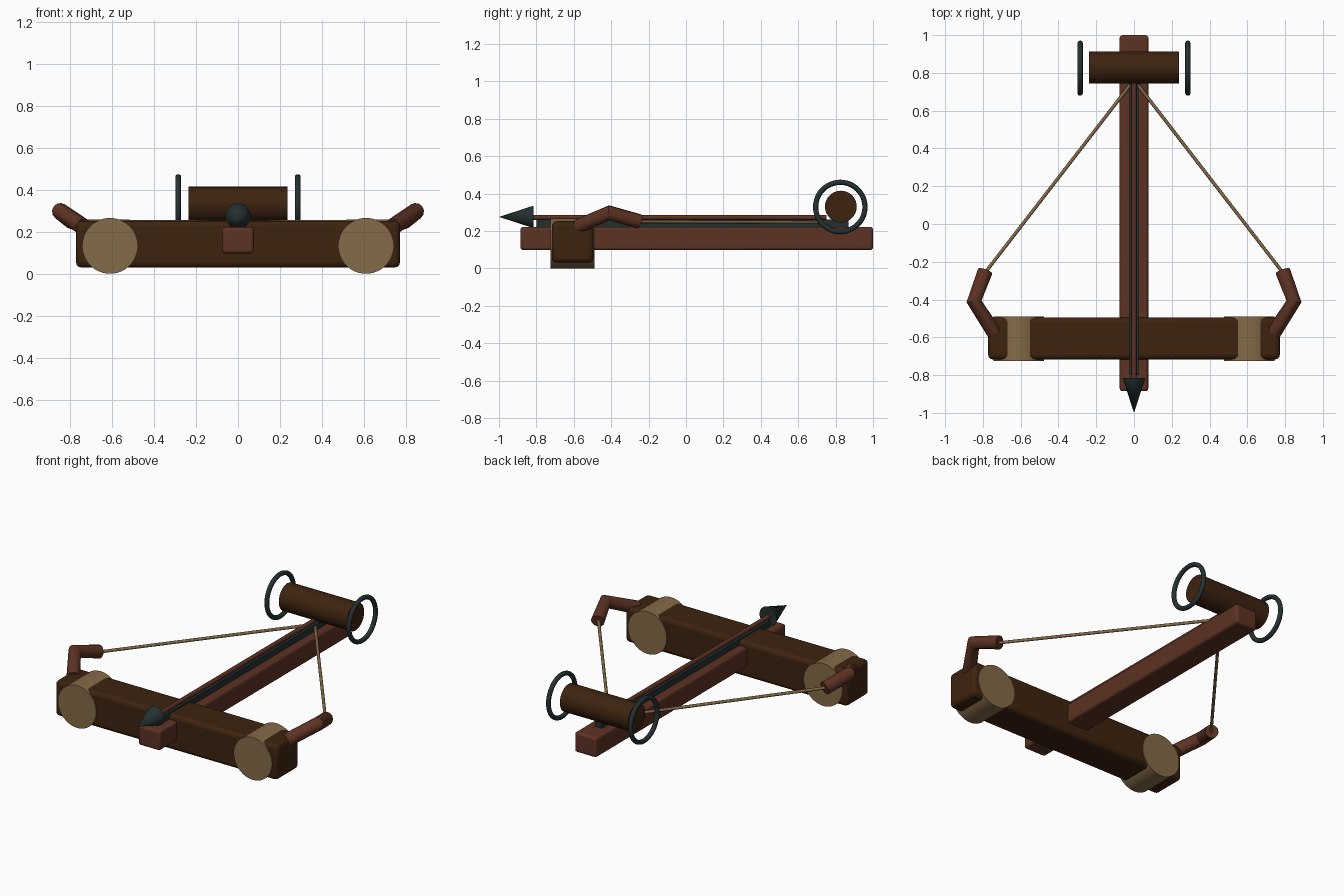
import bpy
from math import pi, radians
from mathutils import Vector

cube = bpy.data.objects.get("Cube")
if cube:
    bpy.data.objects.remove(cube, do_unlink=True)


def material(name, rgb):
    m = bpy.data.materials.new(name)
    m.use_nodes = True
    m.diffuse_color = (*rgb, 1)
    m.node_tree.nodes["Principled BSDF"].inputs["Base Color"].default_value = (*rgb, 1)
    return m


DARK_WOOD = material("dark wood", (0.047, 0.017, 0.005))
RED_WOOD = material("red wood", (0.11, 0.032, 0.017))
ROPE = material("rope", (0.23, 0.145, 0.065))
IRON = material("dark iron", (0.018, 0.03, 0.031))


def finish(name, mat):
    ob = bpy.context.object
    ob.name = name
    ob.data.materials.clear()
    ob.data.materials.append(mat)
    bpy.ops.object.shade_smooth_by_angle(angle=radians(35))
    return ob


def box(name, low, high, mat, bevel=0):
    low, high = Vector(low), Vector(high)
    bpy.ops.mesh.primitive_cube_add(size=1, location=(low + high) / 2)
    bpy.context.object.scale = high - low
    bpy.ops.object.transform_apply(location=False, rotation=False, scale=True)
    ob = finish(name, mat)
    if bevel:
        mod = ob.modifiers.new("rounded edges", "BEVEL")
        mod.width = bevel
        mod.segments = 3
    return ob


def rod(name, start, end, radius, mat, tip=None, sides=32):
    start, end = Vector(start), Vector(end)
    span = end - start
    bpy.ops.mesh.primitive_cone_add(
        vertices=sides, radius1=radius, radius2=radius if tip is None else tip,
        depth=span.length, location=(start + end) / 2,
        rotation=span.to_track_quat("Z", "Y").to_euler())
    return finish(name, mat)


def tube(name, points, radius, mat):
    curve = bpy.data.curves.new(name, "CURVE")
    curve.dimensions = "3D"
    curve.bevel_depth = radius
    curve.bevel_resolution = 4
    curve.use_fill_caps = True
    line = curve.splines.new("POLY")
    line.points.add(len(points) - 1)
    for p, co in zip(line.points, points):
        p.co = (*co, 1)
    ob = bpy.data.objects.new(name, curve)
    bpy.context.collection.objects.link(ob)
    bpy.ops.object.select_all(action="DESELECT")
    ob.select_set(True)
    bpy.context.view_layer.objects.active = ob
    bpy.ops.object.convert(target="MESH")
    return finish(name, mat)


# Frame
box("stock", (-0.076, -0.885, 0.097), (0.076, 1.0, 0.222), RED_WOOD, 0.015)
box("cross_beam", (-0.772, -0.717, 0.03), (0.772, -0.495, 0.252), DARK_WOOD, 0.025)

# Bolt and its track
box("bolt_track", (-0.024, -0.8, 0.215), (0.024, 0.87, 0.26), IRON)
rod("bolt_shaft", (0, -0.84, 0.272), (0, 0.75, 0.272), 0.014, RED_WOOD, sides=16)
rod("bolt_head", (0, -0.815, 0.275), (0, -1.0, 0.275), 0.06, IRON, tip=0)

# Winch
rod("winch_drum", (-0.237, 0.828, 0.33), (0.237, 0.828, 0.33), 0.085, DARK_WOOD)

for side, s in (("left", 1), ("right", -1)):
    bpy.ops.mesh.primitive_torus_add(
        major_radius=0.132, minor_radius=0.014, major_segments=48, minor_segments=12,
        location=(s * 0.285, 0.825, 0.328), rotation=(0, pi / 2, 0))
    finish(side + "_winch_ring", IRON)

    # Twisted rope bundle, bow arm and string
    rod(side + "_rope_bundle", (s * 0.61, -0.725, 0.133), (s * 0.61, -0.49, 0.133),
        0.133, ROPE, sides=48)
    tube(side + "_bow_arm",
         [(s * 0.74, -0.575, 0.225), (s * 0.847, -0.41, 0.297), (s * 0.788, -0.25, 0.25)],
         0.04, RED_WOOD)
    rod(side + "_bow_string", (s * 0.79, -0.26, 0.25), (s * 0.01, 0.75, 0.245),
        0.009, ROPE, sides=12)
